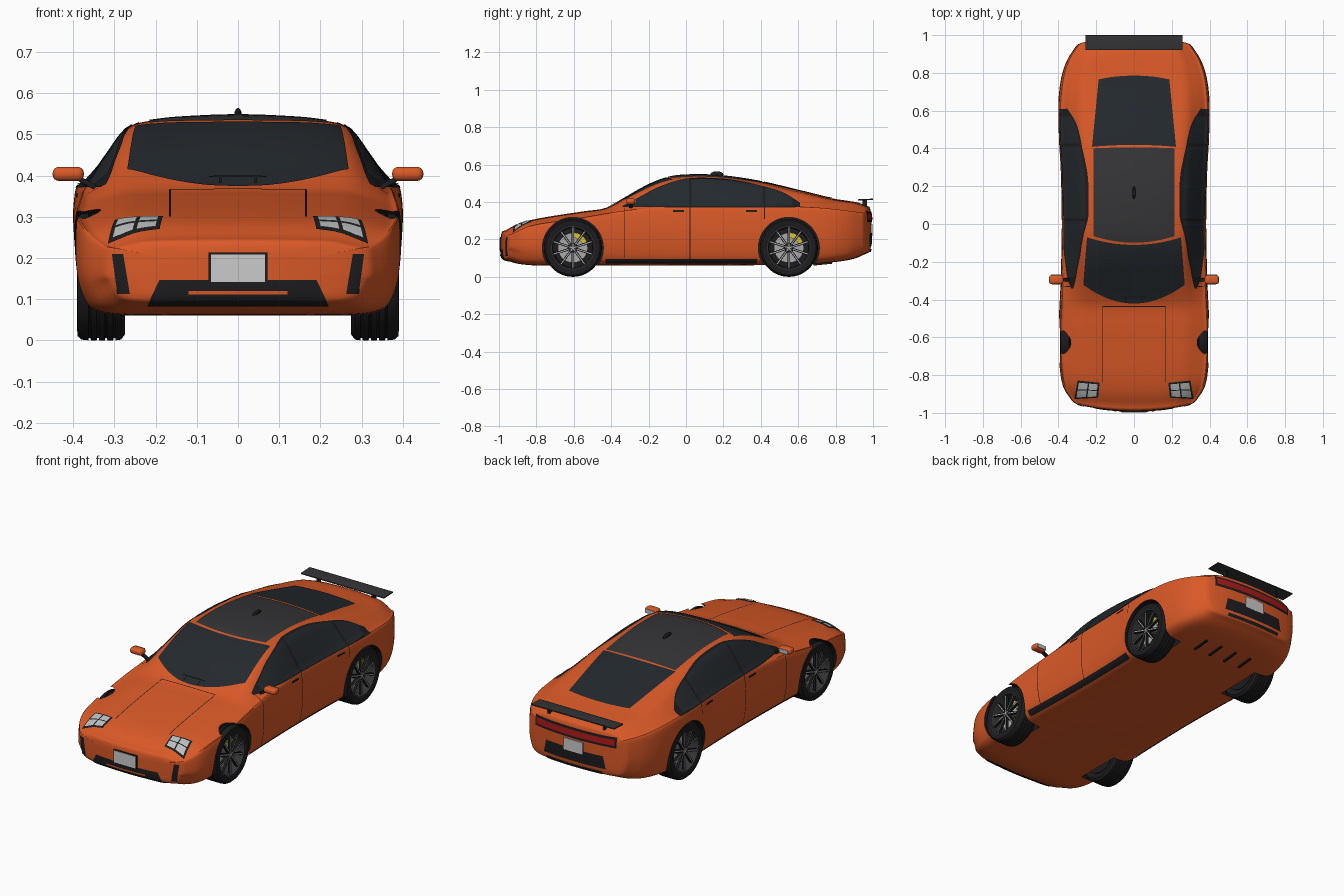
import bpy, bmesh, math
from mathutils import Vector, Matrix
from mathutils.bvhtree import BVHTree

if "Cube" in bpy.data.objects:
    bpy.data.objects.remove(bpy.data.objects["Cube"])

def mat(name, r, g, b):
    m = bpy.data.materials.new(name)
    m.diffuse_color = (r, g, b, 1)
    m.use_nodes = True
    m.node_tree.nodes["Principled BSDF"].inputs["Base Color"].default_value = m.diffuse_color
    return m

ORANGE = mat("orange_paint", .70, .10, .02)
BLACK = mat("black_trim", .012, .012, .014)
GLASS = mat("dark_glass", .017, .022, .027)
ROOF = mat("roof_grey", .035, .035, .038)
WHITE = mat("plate_white", .6, .6, .58)
LENS = mat("lamp_lens", .5, .52, .52)
RED = mat("lamp_red", .4, .01, .01)
SILVER = mat("silver", .4, .4, .4)
YELLOW = mat("caliper_yellow", .7, .55, .03)

def finish(name, bm, *mats, mirror=False, recalc=True):
    if recalc:
        bmesh.ops.recalc_face_normals(bm, faces=bm.faces)
    me = bpy.data.meshes.new(name)
    bm.to_mesh(me)
    bm.free()
    ob = bpy.data.objects.new(name, me)
    bpy.context.collection.objects.link(ob)
    for m in mats:
        me.materials.append(m)
    if mirror:
        md = ob.modifiers.new("mirror", 'MIRROR')
        md.use_mirror_merge = False
    return ob

def skin(rows, wrap_row=False, wrap_col=False):
    """Quad surface over rows of points."""
    bm = bmesh.new()
    vs = [[bm.verts.new(p) for p in r] for r in rows]
    R, C = len(rows), len(rows[0])
    for i in range(R if wrap_row else R - 1):
        for j in range(C if wrap_col else C - 1):
            k, l = (i + 1) % R, (j + 1) % C
            bm.faces.new((vs[i][j], vs[i][l], vs[k][l], vs[k][j]))
    return bm

def herm(tab, x):
    """Smooth interpolation through (x, value) knots."""
    n = len(tab)
    x = min(max(x, tab[0][0]), tab[-1][0])
    i = next(k for k in range(n - 1) if x <= tab[k + 1][0])
    slope = lambda k: ((tab[min(k + 1, n - 1)][1] - tab[max(k - 1, 0)][1]) /
                       (tab[min(k + 1, n - 1)][0] - tab[max(k - 1, 0)][0]))
    (x0, a), (x1, b) = tab[i], tab[i + 1]
    h = x1 - x0
    t = (x - x0) / h
    return ((2*t**3 - 3*t**2 + 1) * a + (t**3 - 2*t**2 + t) * h * slope(i)
            + (3*t**2 - 2*t**3) * b + (t**3 - t**2) * h * slope(i + 1))

def catmull_ring(p, n):
    out = []
    for i in range(len(p)):
        a, b, c, d = (p[(i + k) % len(p)] for k in (-1, 0, 1, 2))
        for s in range(n):
            t = s / n
            out.append(.5 * (2*b + (c - a)*t + (2*a - 5*b + 4*c - d)*t*t + (3*b - a - 3*c + d)*t**3))
    return out

# body shape: width, roofline, floor and shoulder height along the length
WIDTH = [(-.965, .33), (-.9, .37), (-.8, .39), (-.6, .40), (-.3, .388), (0, .382), (.3, .388),
         (.5, .40), (.65, .40), (.8, .382), (.9, .35), (.965, .31)]
TOP = [(-.965, .248), (-.9, .283), (-.8, .31), (-.55, .35), (-.44, .365), (-.38, .392), (-.2, .493),
       (-.08, .536), (.05, .546), (.2, .54), (.4, .51), (.6, .463), (.78, .42), (.92, .397), (.965, .38)]
FLOOR = [(-.965, .09), (-.9, .07), (-.8, .062), (.6, .065), (.8, .08), (.9, .097), (.965, .125)]
SHOULDER = [(-.965, .222), (-.85, .265), (-.6, .30), (-.4, .332), (-.2, .35), (.3, .36), (.7, .357), (.965, .335)]

def section(s):
    w, zt, zb, zs = (herm(t, s) for t in (WIDTH, TOP, FLOOR, SHOULDER))
    h = zt - zs
    half = [(0, zb), (.35, zb), (.7, zb), (.88, zb + .012), (.96, zb + .05), (1, zb + .55*(zs - zb)),
            (.985, zs), (.93, zs + .18*h), (.82, zs + .52*h), (.69, zs + .85*h), (.5, zs + .945*h),
            (.25, zs + .985*h), (0, zt)]
    half = [Vector((x * w, s, z)) for x, z in half]
    return catmull_ring(half + [Vector((-p.x, s, p.z)) for p in half[-2:0:-1]], 5)

def cap(end):
    ring = section(.965 * end)
    c = Vector((0, .965 * end, (ring[0].z + max(p.z for p in ring)) / 2))
    return [[c + (p - c) * k + Vector((0, d * end, 0)) for p in ring]
            for k, d in ((.985, .007), (.955, .014), (.9, .019), (.75, .023), (.5, .025), (.25, .026), (0, .026))]

N = 84
rows = cap(-1)[::-1] + [section(-.965 + 1.93 * i / N) for i in range(N + 1)] + cap(1)
for r in rows:                               # bow nose and tail in plan view
    for p in r:
        p.y -= math.copysign(.35 * p.x**2 * max(0, (abs(p.y) - .6) / .4)**2, p.y)
bm = skin(rows, wrap_col=True)
bmesh.ops.remove_doubles(bm, verts=bm.verts, dist=1e-5)
body = finish("body_shell", bm, ORANGE, BLACK)
tree = BVHTree.FromPolygons([v.co.copy() for v in body.data.vertices],
                            [tuple(p.vertices) for p in body.data.polygons])

# wheel arches
AXLES, WZ = (-.605, .55), .155
bm = bmesh.new()
for y in AXLES:
    for sx in (-1, 1):
        bmesh.ops.create_cone(bm, cap_ends=True, segments=64, radius1=.163, radius2=.163, depth=.25,
                              matrix=Matrix.Translation((sx * .38, y, WZ)) @ Matrix.Rotation(math.pi/2, 4, 'Y'))
for f in bm.faces:
    f.material_index = 1
cutter = finish("arch_cutter", bm, ORANGE, BLACK)
cutter.hide_render = True
bo = body.modifiers.new("arches", 'BOOLEAN')
bo.operation, bo.object, bo.solver = 'DIFFERENCE', cutter, 'EXACT'
bpy.context.view_layer.objects.active = body
bpy.ops.object.modifier_apply(modifier="arches")
bpy.data.objects.remove(cutter)

# panels laid onto the body surface, f(u, v) given in one of the views
VIEWS = {"top": lambda a, b: ((a, b, 2), (0, 0, -1)), "side": lambda a, b: ((2, a, b), (-1, 0, 0)),
         "front": lambda a, b: ((a, -2, b), (0, 1, 0)), "rear": lambda a, b: ((a, 2, b), (0, -1, 0))}

def panel(name, view, f, m, off=.003, n=(24, 12), mirror=False):
    rows, nor = [], Vector()
    for j in range(n[1] + 1):
        row = []
        for i in range(n[0] + 1):
            o, d = map(Vector, VIEWS[view](*f(i / n[0], j / n[1])))
            hit, nn = tree.ray_cast(o, d)[:2]
            if hit is None:
                hit, nn = tree.find_nearest(o + d * 1.5)[:2]
            row.append(hit + nn * off)
            nor += nn if (i, j) == (n[0] // 2, n[1] // 2) else Vector()
        rows.append(row)
    ob = finish(name, skin(rows), m, mirror=mirror, recalc=False)
    if ob.data.polygons[len(ob.data.polygons) // 2].normal.dot(nor) < 0:
        ob.data.flip_normals()
    return ob

def quad(*c):
    a, b, c, d = map(Vector, c)
    return lambda u, v: a.lerp(b, u).lerp(d.lerp(c, u), v)

def rect(a0, b0, a1, b1):
    return quad((a0, b0), (a1, b0), (a1, b1), (a0, b1))

def bowed(w0, y0, k0, w1, y1, k1):
    """Top-view panel with curved front and rear edges."""
    def f(u, v):
        t = 2 * u - 1
        return (t * (w0 + (w1 - w0) * v), (y0 + k0*t*t) * (1 - v) + (y1 + k1*t*t) * v)
    return f

panel("windscreen", "top", bowed(.268, -.42, .10, .248, -.11, .04), GLASS, n=(36, 24))
panel("roof_panel", "top", bowed(.215, -.098, .035, .215, .405, -.005), ROOF, n=(36, 30))
panel("rear_window", "top", bowed(.222, .418, -.01, .187, .785, -.02), GLASS, n=(30, 24))

# side windows over black trim
GT = [(-.34, .378), (-.25, .425), (-.15, .478), (-.02, .520), (.1, .528), (.25, .517), (.4, .487), (.52, .45), (.61, .395)]
def side_glass(y0, y1, inset):
    def f(u, v):
        y = y0 + (y1 - y0) * u
        return y, .371 + inset + max(.002, herm(GT, y) - 2*inset - .371) * v
    return f
panel("window_trim", "side", side_glass(-.34, .61, 0), BLACK, .002, (50, 16), True)
for name, a, b in (("front_window", -.28, .015), ("rear_door_window", .03, .41), ("quarter_window", .425, .57)):
    panel(name, "side", side_glass(a, b, .006), GLASS, .004, (24, 14), True)

# shut lines and door handles
for y, z0, z1 in ((-.33, .1, .37), (.022, .09, .37), (.42, .31, .37)):
    panel("door_gap", "side", rect(y - .002, z0, y + .002, z1), BLACK, .0015, (1, 24), True)
panel("bonnet_side_gap", "top", rect(.163, -.84, .167, -.435), BLACK, .0015, (1, 30), True)
panel("bonnet_rear_gap", "top", rect(-.167, -.438, .167, -.434), BLACK, .0015, (30, 1))
for y in (-.04, .35):
    panel("door_handle", "side", rect(y - .03, .346, y + .03, .356), BLACK, .005, (6, 2), True)
panel("side_skirt", "side", rect(-.43, .074, .38, .098), BLACK, .004, (40, 5), True)

# lamps, grille and vents
panel("headlight_frame", "top", quad((.315, -.925), (.19, -.918), (.182, -.84), (.298, -.828)), BLACK, .003, (10, 10), True)
for v0, v1 in ((.1, .47), (.53, .9)):
    for u0, u1 in ((.08, .48), (.54, .92)):
        g = quad((.315, -.925), (.19, -.918), (.182, -.84), (.298, -.828))
        panel("headlight_lens", "top", quad(g(u0, v0), g(u1, v0), g(u1, v1), g(u0, v1)), LENS, .006, (6, 6), True)
panel("front_grille", "front", quad((-.22, .085), (.22, .085), (.19, .147), (-.19, .147)), BLACK, .003, (30, 8))
panel("grille_bar", "front", rect(-.12, .112, .12, .12), ORANGE, .006, (20, 1))
panel("bumper_vent", "front", quad((.262, .113), (.292, .113), (.305, .21), (.278, .21)), BLACK, .003, (4, 12), True)
panel("tail_light_surround", "rear", rect(-.25, .292, .25, .35), BLACK, .003, (30, 8))
panel("tail_light", "rear", rect(-.24, .305, .24, .338), RED, .006, (30, 5))
panel("rear_bumper_panel", "rear", quad((-.19, .165), (.19, .165), (.175, .235), (-.175, .235)), BLACK, .004, (24, 8))
panel("rear_lower_strip", "rear", rect(-.17, .135, .17, .15), BLACK, .006, (24, 2))

def box(name, c, size, m, bevel=0, rx=0, mirror=False, ry=0):
    bm = bmesh.new()
    bmesh.ops.create_cube(bm, matrix=Matrix.Translation(c) @ Matrix.Rotation(rx, 4, 'X')
                          @ Matrix.Rotation(ry, 4, 'Y') @ Matrix.Diagonal((*size, 1)))
    if bevel:
        bmesh.ops.bevel(bm, geom=bm.edges[:], offset=bevel, segments=4, profile=.5, affect='EDGES')
    return finish(name, bm, m, mirror=mirror)

# plates, wing, mirrors, wipers, aerial, diffuser
box("front_plate_frame", (0, -.984, .175), (.142, .02, .076), BLACK)
box("front_plate", (0, -.986, .175), (.132, .022, .066), WHITE)
box("rear_plate", (0, .985, .25), (.12, .022, .065), WHITE)
box("rear_wing", (0, .96, .413), (.515, .08, .007), ROOF, .002, .04)
box("wing_post", (.17, .955, .392), (.012, .025, .036), BLACK, mirror=True)
box("mirror_housing", (.412, -.295, .404), (.076, .048, .034), ORANGE, .015, mirror=True)
box("mirror_glass", (.412, -.270, .404), (.055, .003, .022), LENS, mirror=True)
box("mirror_arm", (.368, -.295, .383), (.05, .02, .012), BLACK, .003, 0, True, -.5)
panel("wiper_arm", "top", rect(-.07, -.386, .07, -.380), BLACK, .009, (20, 1))
panel("wiper_link", "top", rect(.04, -.415, .046, -.38), BLACK, .009, (1, 6), True)
bm = bmesh.new()
bmesh.ops.create_uvsphere(bm, u_segments=20, v_segments=12, radius=1,
                          matrix=Matrix.Translation((0, .165, .547)) @ Matrix.Diagonal((.009, .035, .017, 1)))
finish("roof_aerial", bm, BLACK)
for x in (.05, .15):
    box("diffuser_fin", (x, .73, .072), (.012, .10, .014), BLACK, 0, .1, True)

# wheels
def lathe(name, prof, y, m):
    rows = [[Vector((x, r * math.cos(a), r * math.sin(a))) for x, r in prof]
            for a in (2 * math.pi * i / 56 for i in range(56))]
    ob = finish(name, skin(rows, True, True), m, mirror=True)
    ob.location = (0, y, WZ)

def radial(name, count, c, size, y, m, start=0, step=None):
    bm = bmesh.new()
    for i in range(count):
        a = start + i * (step or 2 * math.pi / count)
        bmesh.ops.create_cube(bm, matrix=Matrix.Rotation(a, 4, 'X') @ Matrix.Translation(c) @ Matrix.Diagonal((*size, 1)))
    ob = finish(name, bm, m, mirror=True)
    ob.location = (0, y, WZ)

tread = [(.274, .14), (.284, .153)]
for gx in (.30, .32, .34, .36):
    tread += [(gx - .003, .155), (gx - .002, .149), (gx + .002, .149), (gx + .003, .155)]
tread += [(.38, .153), (.389, .145), (.391, .125), (.386, .113), (.28, .113)]
for y in AXLES:
    lathe("tyre", tread, y, BLACK)
    lathe("wheel_rim", [(.388, .116), (.388, .110), (.37, .106), (.285, .104), (.285, .114)], y, ROOF)
    lathe("brake_disc", [(.325, .08), (.333, .08), (.333, .001), (.325, .001)], y, SILVER)
    lathe("wheel_backing", [(.28, .11), (.286, .11), (.286, .001), (.28, .001)], y, BLACK)
    lathe("wheel_hub", [(.33, .026), (.372, .026), (.378, .02), (.378, .001), (.33, .001)], y, ROOF)
    radial("wheel_spokes", 10, (.372, 0, .064), (.014, .013, .092), y, BLACK)
    radial("spoke_edges", 10, (.379, 0, .066), (.003, .005, .084), y, SILVER)
    radial("hub_star", 5, (.379, 0, .01), (.004, .006, .02), y, SILVER)
    radial("brake_caliper", 5, (.338, 0, .068), (.026, .022, .028), y, YELLOW, -1.1, .22)

# smooth shading with sharp edges kept
for ob in bpy.context.scene.objects:
    ob.select_set(True)
bpy.context.view_layer.objects.active = body
bpy.ops.object.shade_smooth_by_angle(angle=math.radians(35))
